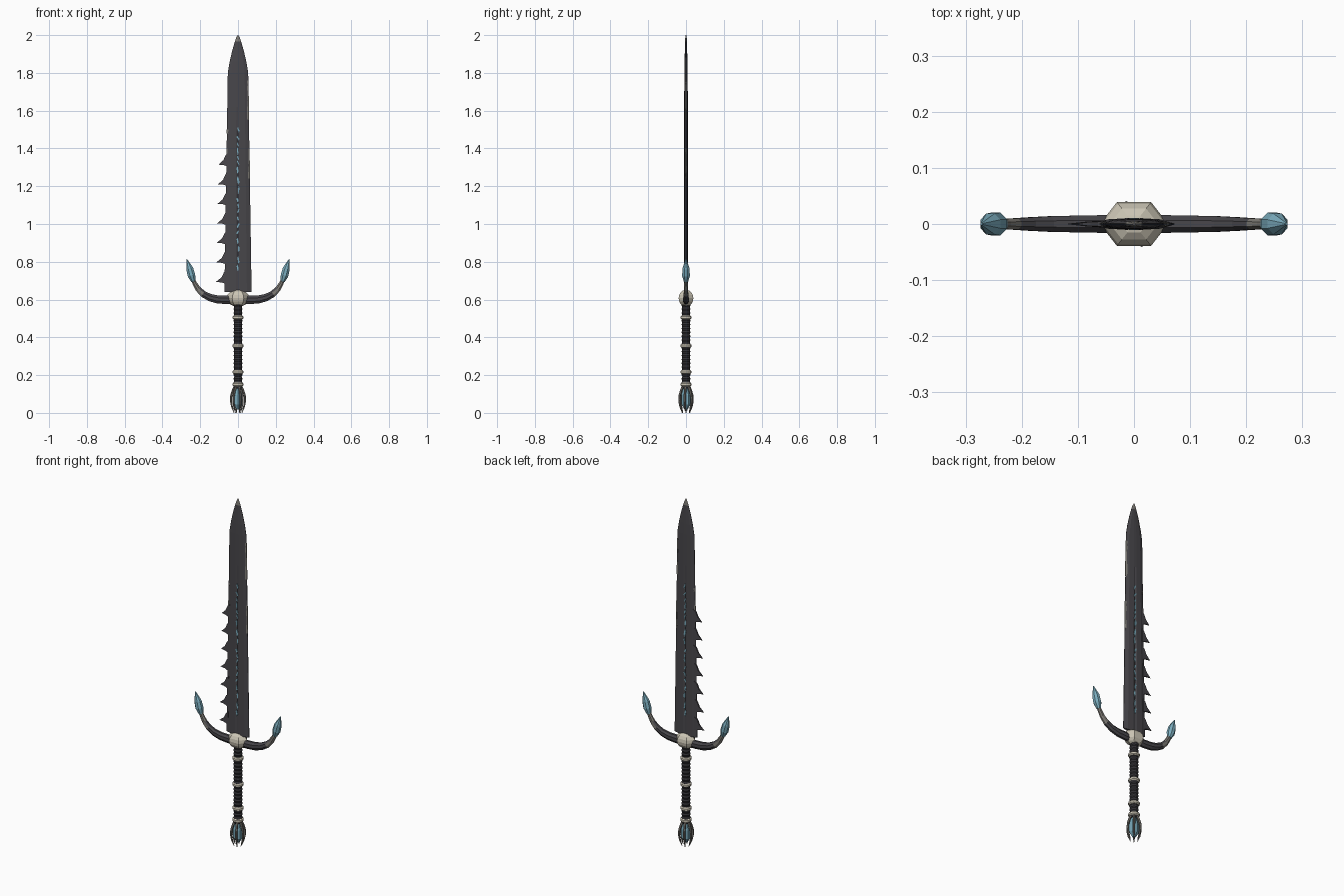
import bpy, bmesh, math, random
from mathutils import Vector

if "Cube" in bpy.data.objects:
    bpy.data.objects.remove(bpy.data.objects["Cube"])

random.seed(4)

def material(name, col):
    m = bpy.data.materials.new(name)
    m.diffuse_color = (*col, 1)
    m.use_nodes = True
    m.node_tree.nodes["Principled BSDF"].inputs["Base Color"].default_value = m.diffuse_color
    return m

STEEL = material("dark steel", (0.065, 0.062, 0.070))
LEATHER = material("black leather", (0.032, 0.031, 0.036))
HORN = material("grey horn", (0.21, 0.20, 0.18))
BONE = material("cream bone", (0.60, 0.56, 0.46))
CRYSTAL = material("blue crystal", (0.20, 0.42, 0.52))


def finish(name, bm, *mats, rule=None):
    bmesh.ops.recalc_face_normals(bm, faces=bm.faces)
    if rule:
        for f in bm.faces:
            f.material_index = rule(f.calc_center_median())
    me = bpy.data.meshes.new(name)
    bm.to_mesh(me)
    bm.free()
    for m in mats:
        me.materials.append(m)
    ob = bpy.data.objects.new(name, me)
    bpy.context.collection.objects.link(ob)
    return ob


def skin(bm, rings):
    """Bridge rings of points into a closed solid."""
    rows = [[bm.verts.new(p) for p in r] for r in rings]
    n = len(rows[0])
    for a, b in zip(rows, rows[1:]):
        for i in range(n):
            j = (i + 1) % n
            bm.faces.new((a[i], a[j], b[j], b[i]))
    bm.faces.new(rows[0])
    bm.faces.new(rows[-1][::-1])


def tube(bm, path, radii, sides, side_dir=(0, 1, 0)):
    """Sweep an ellipse along a path; radii are (in plane, along side_dir)."""
    pts = [Vector(p) for p in path]
    b = Vector(side_dir)
    rings = []
    for i, p in enumerate(pts):
        t = (pts[min(i + 1, len(pts) - 1)] - pts[max(i - 1, 0)]).normalized()
        n = t.cross(b).normalized()
        r1, r2 = radii[i] if isinstance(radii[i], tuple) else (radii[i],) * 2
        rings.append([p + n * r1 * math.cos(a) + b * r2 * math.sin(a)
                      for a in (2 * math.pi * (k + 0.5) / sides for k in range(sides))])
    skin(bm, rings)


def plate(bm, outline, yc=0.0):
    """Flat plate in the xz plane from (x, z, half thickness) points."""
    skin(bm, [[(x, yc + s * h, z) for x, z, h in outline] for s in (-1, 1)])


def half_width(z):
    return 0.072 - (z - 0.64) * 0.0155


# blade with bevelled edges and a central fuller
bm = bmesh.new()
rows = [(0.64, 0.072, 0.0105), (0.76, half_width(0.76), 0.0105), (1.5, half_width(1.5), 0.0095),
        (1.62, half_width(1.62), 0.0095), (1.8, 0.054, 0.009), (1.86, 0.044, 0.008),
        (1.92, 0.030, 0.006), (1.965, 0.017, 0.005), (1.985, 0.010, 0.004), (2.0, 0.002, 0.002)]
rings = []
for z, w, t in rows:
    dip = 0.6 if 0.7 < z < 1.55 else 1.0
    half = [(-1, 0.1), (-0.65, 0.8), (-0.16, 1), (0, dip), (0.16, 1), (0.65, 0.8), (1, 0.1)]
    rings.append([(x * w, -y * t, z) for x, y in half] + [(x * w, y * t, z) for x, y in half[::-1]])
skin(bm, rings)
finish("blade", bm, STEEL, HORN, rule=lambda c: int(c.z > 1.967))

# barbed teeth along the left edge
bm = bmesh.new()
for i in range(7):
    z = 0.695 + i * 0.1035
    w = half_width(z)
    tip = -0.118 + i * 0.0025
    plate(bm, [(-w + 0.012, z + 0.062, 0.006), (-w - 0.003, z + 0.050, 0.004),
               (-w - 0.016, z + 0.022, 0.004), (tip, z - 0.002, 0.0006),
               (-w - 0.016, z - 0.004, 0.004), (-w + 0.012, z - 0.014, 0.006)])
finish("blade_teeth", bm, STEEL)

# bare worn patches on the cutting edges
bm = bmesh.new()
for side, z0, z1 in ((1, 1.24, 1.40), (1, 1.55, 1.76), (-1, 1.32, 1.40), (-1, 1.48, 1.50)):
    n = max(3, int((z1 - z0) / 0.02))
    zs = [z0 + (z1 - z0) * k / n for k in range(n + 1)]
    outer = [(side * (half_width(z) + 0.001), z, 0.0015) for z in zs]
    inner = [(side * (half_width(z) - random.uniform(0.004, 0.010)), z, 0.0042) for z in zs[::-1]]
    plate(bm, outer + inner)
finish("worn_edges", bm, HORN)

# glowing cracked inlay in the fuller, both faces
bm = bmesh.new()
z = 0.75
while z < 1.49:
    h = random.uniform(0.018, 0.045)
    a, b = random.uniform(-0.005, 0.005), random.uniform(-0.005, 0.005)
    w = random.uniform(0.003, 0.0055)
    for y in (-0.0085, 0.0085):
        plate(bm, [(a - w * 0.4, z, 0.002), (a + w, z + h * 0.25, 0.002), (b + w, z + h * 0.7, 0.002),
                   (b, z + h, 0.002), (b - w, z + h * 0.75, 0.002), (a - w, z + h * 0.3, 0.002)], y)
    z += h + random.uniform(0.0, 0.022)
finish("fuller_inlay", bm, CRYSTAL)

# faceted bone hub
bm = bmesh.new()
bmesh.ops.create_uvsphere(bm, u_segments=6, v_segments=8, radius=1)
for v in bm.verts:
    x, y, zz = v.co
    v.co = (-y * 0.061, x * 0.045, 0.607 + zz * 0.045)
finish("guard_hub", bm, BONE)

# curved guard arms with crystal ends
for s, side in ((-1, "left"), (1, "right")):
    bm = bmesh.new()
    path = [(0, 0.602), (0.06, 0.598), (0.11, 0.601), (0.15, 0.611), (0.185, 0.630),
            (0.212, 0.657), (0.230, 0.687), (0.241, 0.715)]
    radii = [(0.024, 0.017), (0.024, 0.017), (0.023, 0.016), (0.021, 0.015),
             (0.019, 0.013), (0.016, 0.011), (0.013, 0.010), (0.010, 0.008)]
    tube(bm, [(s * x, 0, z) for x, z in path], radii, 8)
    finish(side + "_guard_arm", bm, STEEL, HORN, rule=lambda c: int(abs(c.x) > 0.195))
    bm = bmesh.new()
    path = [(0.236, 0.695), (0.246, 0.727), (0.256, 0.765), (0.272, 0.815)]
    tube(bm, [(s * x, 0, z) for x, z in path], [0.012, 0.022, 0.020, 0.002], 8)
    finish(side + "_guard_crystal", bm, CRYSTAL)

# ridged leather grip
bm = bmesh.new()
n = 44
tube(bm, [(0, 0, 0.13 + 0.45 * k / n) for k in range(n + 1)],
     [0.0245 if k % 2 else 0.0205 for k in range(n + 1)], 12)
finish("grip", bm, LEATHER)

# bone rings around the grip
bm = bmesh.new()
for z in (0.150, 0.217, 0.355, 0.505):
    tube(bm, [(0, 0, z + d) for d in (-0.010, -0.005, 0.005, 0.010)],
         [0.024, 0.030, 0.030, 0.024], 12)
finish("grip_rings", bm, BONE)

# pommel crystal
bm = bmesh.new()
tube(bm, [(0, 0, z) for z in (0.018, 0.045, 0.095, 0.135)], [0.008, 0.025, 0.025, 0.014], 6)
finish("pommel_crystal", bm, CRYSTAL)

# claws gripping the pommel crystal
bm = bmesh.new()
for k in range(6):
    a = math.radians(111 + 60 * k)
    path = [(0.016, 0.142), (0.027, 0.120), (0.036, 0.092), (0.038, 0.062), (0.032, 0.032), (0.021, 0.0)]
    tube(bm, [(r * math.cos(a), r * math.sin(a), z) for r, z in path],
         [0.007, 0.0065, 0.006, 0.0055, 0.005, 0.0015], 6, (-math.sin(a), math.cos(a), 0))
finish("pommel_claws", bm, HORN)
